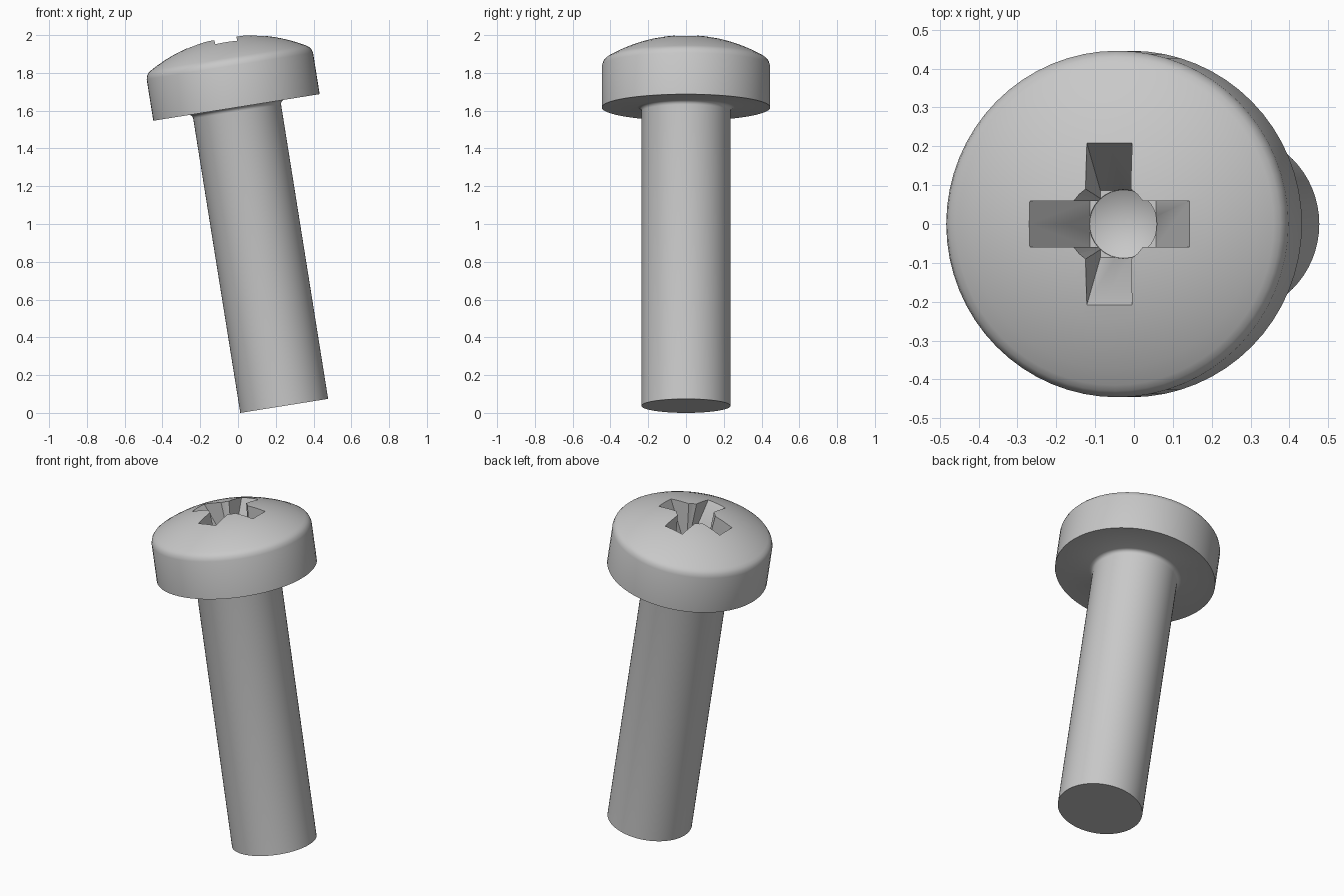
import bpy, bmesh, math
from mathutils import Matrix, Vector

SHAFT_R, HEAD_R = 0.2355, 0.446
UNDER, TOP = 1.6, 1.977          # head underside and dome apex along the axis
DOME_R, FILLET = 0.83, 0.022

if "Cube" in bpy.data.objects:
    bpy.data.objects.remove(bpy.data.objects["Cube"])

steel = bpy.data.materials.new("grey steel")
steel.use_nodes = True
grey = (0.58, 0.58, 0.58, 1)
steel.diffuse_color = grey
steel.node_tree.nodes["Principled BSDF"].inputs["Base Color"].default_value = grey


def make_object(name, bm):
    bmesh.ops.recalc_face_normals(bm, faces=bm.faces)
    mesh = bpy.data.meshes.new(name)
    bm.to_mesh(mesh)
    bm.free()
    mesh.materials.append(steel)
    obj = bpy.data.objects.new(name, mesh)
    bpy.context.collection.objects.link(obj)
    return obj


def lathe(name, profile, steps):
    """Revolve (radius, height) points around z; the ends lie on the axis."""
    bm = bmesh.new()
    verts = [bm.verts.new((r, 0, z)) for r, z in profile]
    edges = [bm.edges.new(pair) for pair in zip(verts, verts[1:])]
    bmesh.ops.spin(bm, geom=verts + edges, axis=(0, 0, 1), cent=(0, 0, 0),
                   angle=math.tau, steps=steps, use_duplicate=False)
    bmesh.ops.remove_doubles(bm, verts=bm.verts, dist=1e-5)
    return make_object(name, bm)


def arm_cutter(name, turn):
    """Slot with sloping ends, wider towards the top."""
    bm = bmesh.new()
    bmesh.ops.create_cube(bm, size=1)
    low, high = TOP - 0.25, TOP + 0.08
    for v in bm.verts:
        up = v.co.z > 0
        half = 0.268 if up else 0.086
        v.co = Vector((math.copysign(half, v.co.x),
                       math.copysign(0.059, v.co.y), high if up else low))
    bm.transform(Matrix.Rotation(turn, 4, "Z"))
    return make_object(name, bm)


# Shaft and pan head in one profile: flat tip, fillet, shoulder and dome
profile = [(0, 0), (SHAFT_R, 0)]
for i in range(5):
    a = math.pi / 2 * i / 4
    profile.append((SHAFT_R + FILLET * (1 - math.cos(a)),
                    UNDER - FILLET * (1 - math.sin(a))))
profile += [(HEAD_R, UNDER), (HEAD_R, UNDER + 0.222),
            (0.44, UNDER + 0.242), (0.43, UNDER + 0.2555)]
for i in range(10, -1, -1):
    r = 0.415 * i / 10
    profile.append((r, TOP - DOME_R + math.sqrt(DOME_R ** 2 - r ** 2)))
screw = lathe("screw_body", profile, 64)

# Cross recess: two slots and a tapered core with a conical floor
core = lathe("recess_core_cutter",
             [(0, TOP - 0.305), (0.088, TOP - 0.255),
              (0.114, TOP + 0.07), (0, TOP + 0.07)], 32)
cutters = [arm_cutter("recess_slot_cutter_x", 0),
           arm_cutter("recess_slot_cutter_y", math.pi / 2), core]
bpy.context.view_layer.objects.active = screw
for cutter in cutters:
    cutter.hide_render = True
    mod = screw.modifiers.new("recess", "BOOLEAN")
    mod.operation, mod.solver, mod.object = "DIFFERENCE", "EXACT", cutter
    bpy.ops.object.modifier_apply(modifier=mod.name)
    bpy.data.objects.remove(cutter)

# Smooth shading and the leaning pose
bpy.ops.object.select_all(action="DESELECT")
screw.select_set(True)
bpy.ops.object.shade_smooth_by_angle(angle=math.radians(30))
tilt = math.radians(9.08)
screw.rotation_euler.y = -tilt
screw.location = (0.2445, 0, SHAFT_R * math.sin(tilt))
